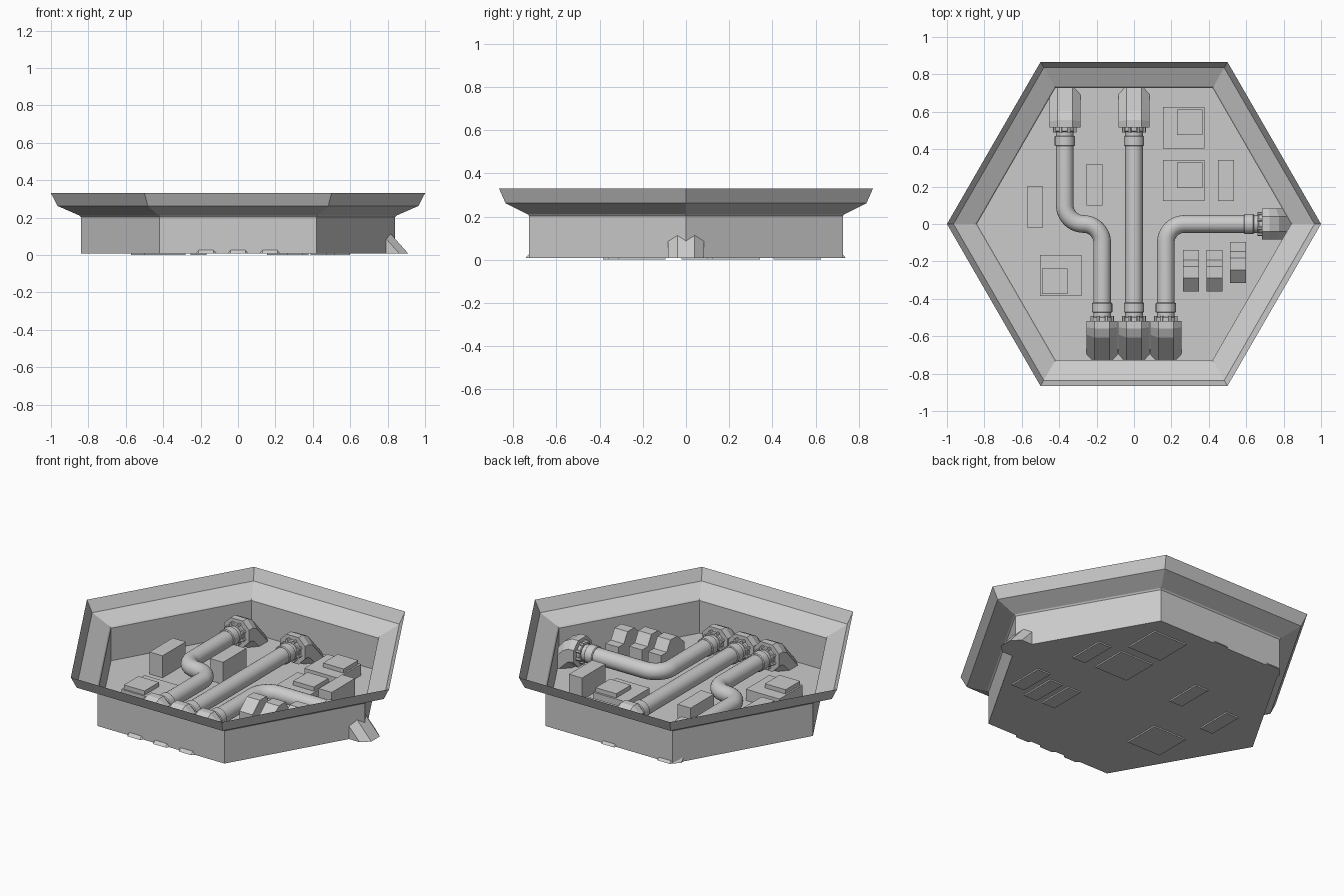
import bpy, bmesh
from math import sin, cos, pi, radians
from mathutils import Vector, Matrix

if "Cube" in bpy.data.objects:
    bpy.data.objects.remove(bpy.data.objects["Cube"])


def make(name, rings, caps=(True, True), smooth=False, matrix=Matrix()):
    """Skin a list of closed rings into one mesh object."""
    bm = bmesh.new()
    vr = [[bm.verts.new(matrix @ Vector(p)) for p in r] for r in rings]
    n = len(vr[0])
    for a, b in zip(vr, vr[1:]):
        for i in range(n):
            bm.faces.new((a[i], a[(i + 1) % n], b[(i + 1) % n], b[i]))
    if caps[0]:
        bm.faces.new(vr[0][::-1])
    if caps[1]:
        bm.faces.new(vr[-1])
    bmesh.ops.recalc_face_normals(bm, faces=bm.faces)
    me = bpy.data.meshes.new(name)
    bm.to_mesh(me)
    bm.free()
    ob = bpy.data.objects.new(name, me)
    bpy.context.collection.objects.link(ob)
    if smooth:
        bpy.ops.object.select_all(action='DESELECT')
        ob.select_set(True)
        bpy.context.view_layer.objects.active = ob
        bpy.ops.object.shade_smooth_by_angle(angle=radians(35))
    return ob


def box(name, x0, x1, y0, y1, z0, z1):
    return make(name, [[(x0, y0, z), (x1, y0, z), (x1, y1, z), (x0, y1, z)]
                       for z in (z0, z1)])


# Hexagonal tray: thin open sheet with a flared rim
tray_profile = [(0.84, 0.008), (0.84, 0.203), (0.848, 0.211), (0.965, 0.262), (1.0, 0.33)]
make("hex_tray", [[(r * cos(i * pi / 3), r * sin(i * pi / 3), z) for i in range(6)]
                  for r, z in tray_profile], caps=(True, False))

PIPE_Z, PIPE_R = 0.105, 0.047


def tube(name, path, radii, z=PIPE_Z, sides=24):
    """Round tube along a flat path, one radius per path point."""
    pts = [Vector((x, y, z)) for x, y in path]
    rings = []
    for i, p in enumerate(pts):
        d0 = pts[i] - pts[i - 1] if i else Vector()
        d1 = pts[i + 1] - pts[i] if i < len(pts) - 1 else Vector()
        t = (d0.normalized() + d1.normalized()).normalized()
        if t.length < 0.5:
            t = rings_dir
        rings_dir = t
        side = Vector((t.y, -t.x, 0))
        rings.append([p + radii[i] * (cos(a) * side + Vector((0, 0, sin(a))))
                      for a in (2 * pi * k / sides for k in range(sides))])
    return make(name, rings, smooth=True)


def arc(cx, cy, r, a0, a1, n=10):
    return [(cx + r * cos(radians(a0 + (a1 - a0) * i / n)),
             cy + r * sin(radians(a0 + (a1 - a0) * i / n))) for i in range(n + 1)]


# Three pipes: S-bend, straight, right-angle bend
B = 0.1
paths = {
    "pipe_s_bend": [(-0.37, 0.515)] + arc(-0.27, B, B, 180, 270)
                   + arc(-0.27, -B, B, 90, 0)[1:] + [(-0.17, -0.515)],
    "pipe_straight": [(0, 0.515), (0, -0.515)],
    "pipe_corner": [(0.17, -0.515)] + arc(0.27, -B, B, 180, 90) + [(0.685, 0)],
}
for name, path in paths.items():
    tube(name, path, [PIPE_R] * len(path))

# Octagonal elbow cross-section (side offset, outer-to-inner fraction)
OCT = [(-0.04, 0), (0.04, 0), (0.083, 0.27), (0.083, 0.73),
       (0.04, 1), (-0.04, 1), (-0.083, 0.73), (-0.083, 0.27)]
OUTER = [(0, 0.185), (0.04, 0.185), (0.09, 0.16), (0.225, 0.008)]
INNER = [(0, 0.025), (0.02, 0.025), (0.03, 0.02), (0.05, 0.008)]


def fitting(label, x, y, angle):
    """Elbow diving into the floor, bolted flange and pipe collar."""
    m = Matrix.Translation((x, y, 0)) @ Matrix.Rotation(radians(angle), 4, 'Z')
    rings = [[(o[0] + t * (i[0] - o[0]), s, o[1] + t * (i[1] - o[1])) for s, t in OCT]
             for o, i in zip(OUTER, INNER)]
    make("elbow_" + label, rings, matrix=m)

    def turned(part, stations):
        path = [(m @ Vector((u, 0, 0))).xy for u, r in stations]
        tube(part + label, path, [r for u, r in stations])

    turned("flange_", [(-0.022, 0.052), (-0.018, 0.057), (0.002, 0.057)])
    turned("collar_", [(-0.098, 0.049), (-0.094, 0.054), (-0.048, 0.054), (-0.044, 0.049)])
    # Flange bolts
    for k in range(8):
        a = 2 * pi * (k + 0.5) / 8
        c = Vector((0, cos(a), sin(a))) * 0.059 + Vector((0, 0, PIPE_Z))
        make(f"bolt_{label}_{k}",
             [[c + Vector((u, 0.009 * cos(h * pi / 3), 0.009 * sin(h * pi / 3)))
               for h in range(6)] for u in (-0.026, 0.002)], matrix=m)


for label, x, y, ang in [("front_left", -0.17, -0.518, -90), ("front_middle", 0, -0.518, -90),
                         ("front_right", 0.17, -0.518, -90), ("back_left", -0.37, 0.515, 90),
                         ("back_middle", 0, 0.515, 90), ("right", 0.685, 0, 0)]:
    fitting(label, x, y, ang)

# Low square units with a smaller raised pad
for i, (x, y, px, py) in enumerate([(0.155, 0.405, 0.23, 0.475), (0.155, 0.122, 0.23, 0.193),
                                    (-0.503, -0.385, -0.493, -0.375)]):
    box(f"square_unit_{i}", x, x + 0.222, y, y + 0.22, 0, 0.075)
    box(f"square_pad_{i}", px, px + 0.137, py, py + 0.137, 0.07, 0.1)

# Tall plain blocks
for i, (x, y) in enumerate([(-0.572, -0.02), (-0.255, 0.1), (0.449, 0.122)]):
    box(f"tall_block_{i}", x, x + 0.086, y, y + 0.22, 0, 0.14)

# Blocks with a raised, sloping top
hump = [(0, 0), (0.22, 0), (0.22, 0.14), (0.168, 0.14), (0.133, 0.2), (0.07, 0.2), (0, 0.14)]
for i, (x, y) in enumerate([(0.262, -0.36), (0.388, -0.36), (0.514, -0.315)]):
    make(f"sloped_block_{i}", [[(xx, y + u, z) for u, z in hump] for xx in (x, x + 0.086)])
